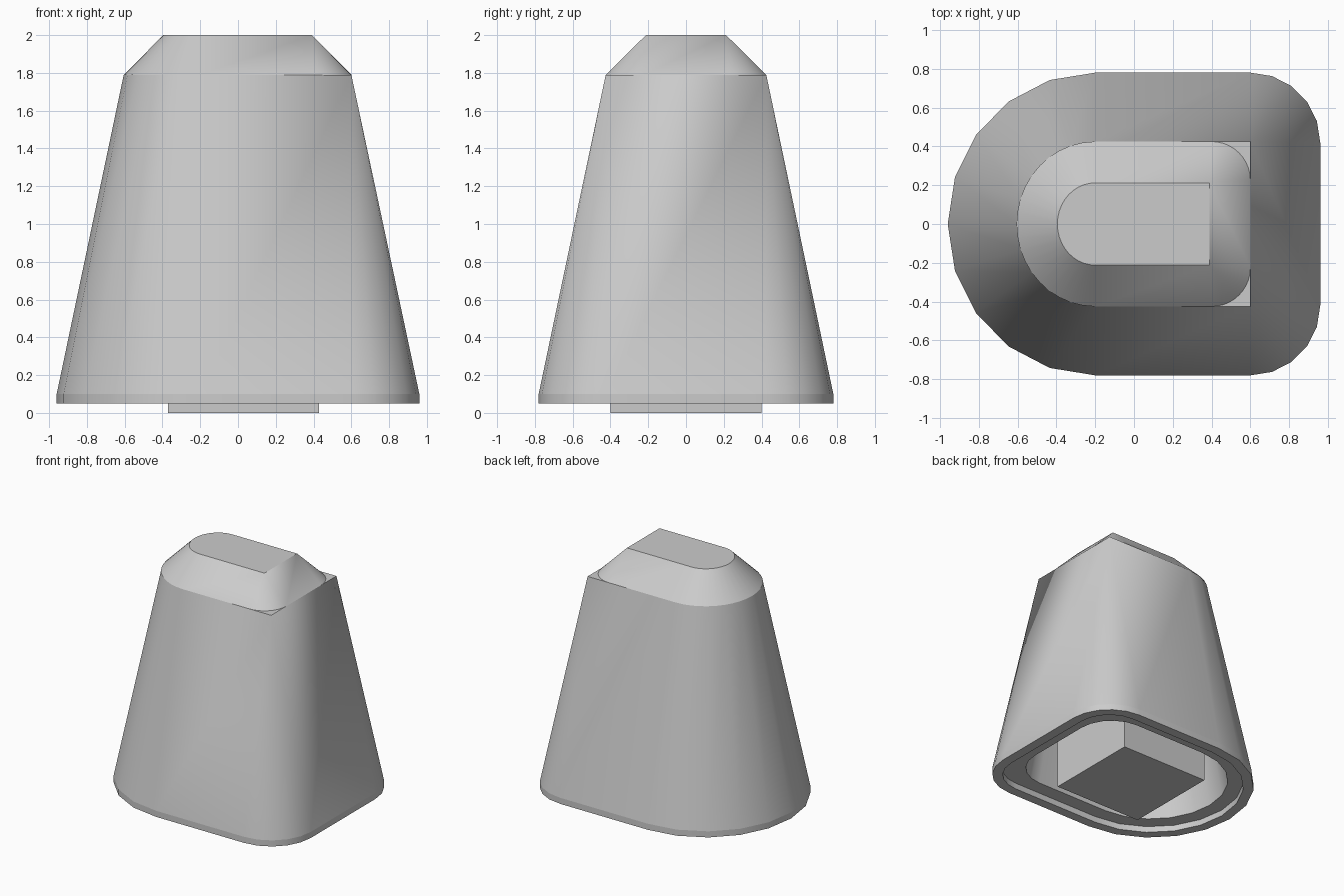
import bpy, bmesh
from math import sin, cos, pi

cube = bpy.data.objects.get("Cube")
if cube:
    bpy.data.objects.remove(cube, do_unlink=True)

grey = bpy.data.materials.new("light_grey")
grey.use_nodes = True
grey.diffuse_color = (0.6, 0.6, 0.6, 1)
grey.node_tree.nodes["Principled BSDF"].inputs["Base Color"].default_value = (0.6, 0.6, 0.6, 1)


def outline(z, left, right, half, corner, centre=-0.2, n=5):
    """D-shaped ring: round end on -x, two corners of given radius on +x."""
    pts = []
    for i in range(2 * n + 1):
        a = pi / 2 + pi * i / (2 * n)
        pts.append((centre + (centre - left) * cos(a), half * sin(a), z))
    for side, start in ((-1, -pi / 2), (1, 0)):
        for i in range(n + 1):
            a = start + pi / 2 * i / n
            pts.append((right - corner + corner * cos(a),
                        side * (half - corner) + corner * sin(a), z))
    return pts


def finish(name, bm):
    mesh = bpy.data.meshes.new(name)
    bm.to_mesh(mesh)
    bm.free()
    obj = bpy.data.objects.new(name, mesh)
    bpy.context.collection.objects.link(obj)
    mesh.materials.append(grey)
    return obj


def loft(name, rings, cap_start=False, cap_end=False):
    """Skin successive rings, optionally closing the ends."""
    bm = bmesh.new()
    loops = [[bm.verts.new(p) for p in ring] for ring in rings]
    for a, b in zip(loops, loops[1:]):
        for i in range(len(a)):
            j = (i + 1) % len(a)
            bm.faces.new((a[i], a[j], b[j], b[i]))
    if cap_start:
        bm.faces.new(loops[0][::-1])
    if cap_end:
        bm.faces.new(loops[-1])
    bmesh.ops.remove_doubles(bm, verts=bm.verts, dist=0.0005)
    obj = finish(name, bm)
    bpy.ops.object.select_all(action="DESELECT")
    obj.select_set(True)
    bpy.context.view_layer.objects.active = obj
    bpy.ops.object.shade_smooth_by_angle(angle=pi / 6)
    return obj


# Tapered body, rounded corners below running into sharp ones above
loft("tapered_body", [
    outline(0.10, -0.96, 0.96, 0.78, 0.36),
    outline(1.79, -0.605, 0.60, 0.425, 0),
], cap_end=True)

# Chamfered cap, rounded below and square-cornered on top
loft("chamfered_cap", [
    outline(1.79, -0.605, 0.60, 0.425, 0.2, n=10),
    outline(2.00, -0.395, 0.39, 0.212, 0, n=10),
], cap_end=True)

# Hollow base: cavity, recessed ledge, bottom rim and outer band
loft("hollow_base", [
    outline(1.60, -0.50, 0.50, 0.33, 0.1),
    outline(0.10, -0.76, 0.76, 0.58, 0.30),
    outline(0.10, -0.88, 0.88, 0.70, 0.28),
    outline(0.05, -0.88, 0.88, 0.70, 0.28),
    outline(0.05, -0.96, 0.96, 0.78, 0.36),
    outline(0.10, -0.96, 0.96, 0.78, 0.36),
], cap_start=True)

# Square mounting stem inside the cavity
bm = bmesh.new()
bmesh.ops.create_cube(bm, size=1)
bmesh.ops.scale(bm, vec=(0.8, 0.8, 1.2), verts=bm.verts)
bmesh.ops.translate(bm, vec=(0.03, 0, 0.6), verts=bm.verts)
finish("mounting_stem", bm)
